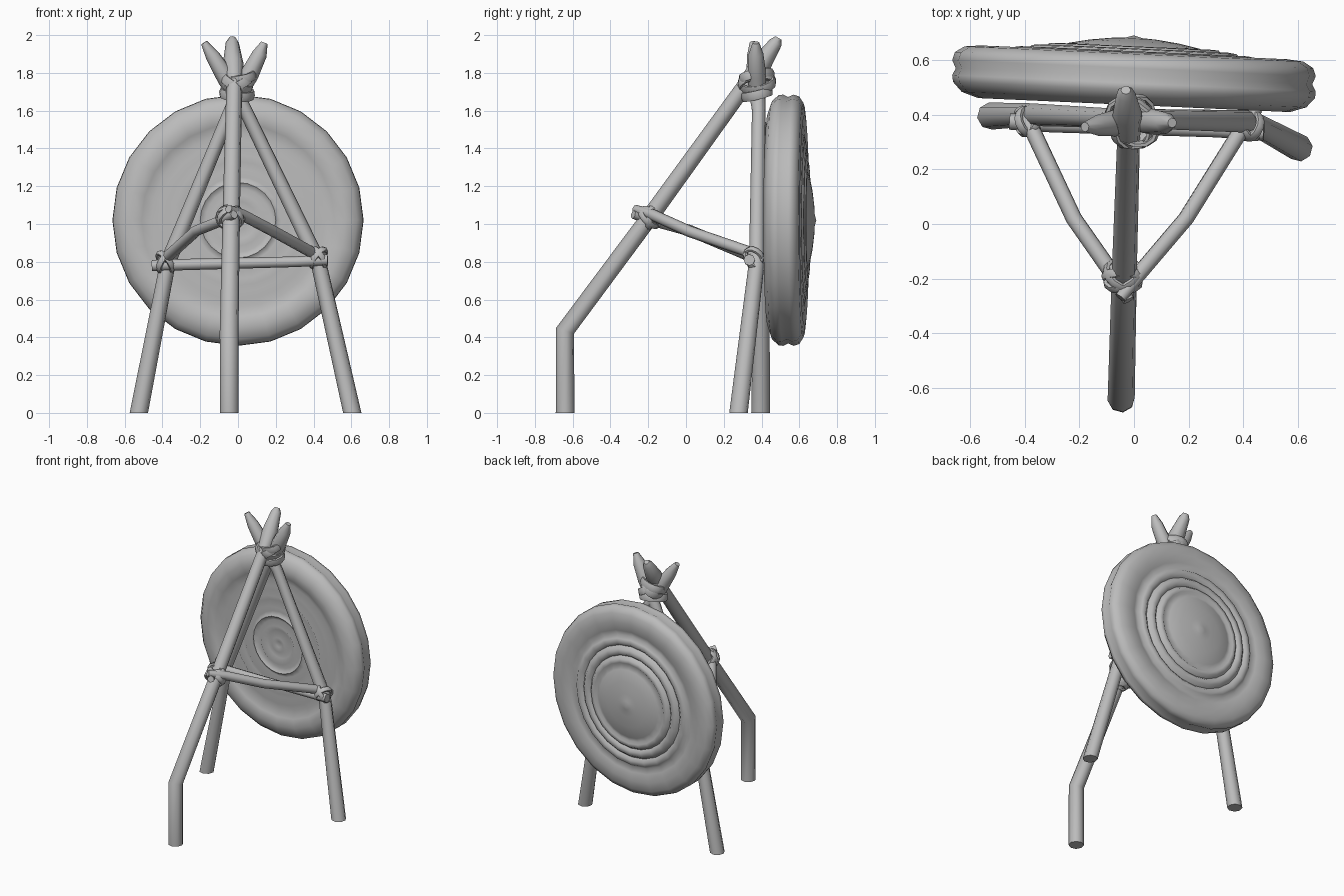
import bpy, bmesh, math
from mathutils import Vector, Matrix

cube = bpy.data.objects.get("Cube")
if cube:
    bpy.data.objects.remove(cube)

grey = bpy.data.materials.new("plain grey")
grey.use_nodes = True
grey.diffuse_color = (0.5, 0.5, 0.5, 1)
grey.node_tree.nodes["Principled BSDF"].inputs["Base Color"].default_value = (0.5, 0.5, 0.5, 1)


def finish(name, bm, angle):
    bmesh.ops.recalc_face_normals(bm, faces=bm.faces)
    mesh = bpy.data.meshes.new(name)
    bm.to_mesh(mesh)
    bm.free()
    mesh.materials.append(grey)
    ob = bpy.data.objects.new(name, mesh)
    bpy.context.collection.objects.link(ob)
    bpy.ops.object.select_all(action='DESELECT')
    ob.select_set(True)
    bpy.context.view_layer.objects.active = ob
    bpy.ops.object.shade_smooth_by_angle(angle=math.radians(angle))
    return ob


def skin(bm, rings, closed):
    """Join rings of vertices with quads, capping open ends."""
    n = len(rings[0])
    pairs = list(zip(rings, rings[1:]))
    if closed:
        pairs.append((rings[-1], rings[0]))
    for a, b in pairs:
        for i in range(n):
            j = (i + 1) % n
            bm.faces.new((a[i], a[j], b[j], b[i]))
    if not closed:
        bm.faces.new(rings[0])
        bm.faces.new(rings[-1])


def pole(name, points, radii, sides=8):
    """Round stick along a path; anything under the ground is flattened."""
    bm = bmesh.new()
    pts = [Vector(p) for p in points]
    rings = []
    for k, (p, r) in enumerate(zip(pts, radii)):
        back = (p - pts[k - 1]).normalized() if k else Vector()
        ahead = (pts[k + 1] - p).normalized() if k + 1 < len(pts) else Vector()
        t = (back + ahead).normalized()
        u = Vector((1, 0.13, 0)) if abs(t.x) < 0.8 else Vector((0, 0, 1))
        u = (u - t * u.dot(t)).normalized()
        v = t.cross(u)
        ring = []
        for i in range(sides):
            a = math.tau * i / sides
            q = p + (u * math.cos(a) + v * math.sin(a)) * r
            q.z = max(q.z, 0)
            ring.append(bm.verts.new(q))
        rings.append(ring)
    skin(bm, rings, False)
    return finish(name, bm, 50)


def band(name, centre, axis, rx, ry, width, thick=0.012, steps=14):
    """Flat rope loop around a centre, lying square to its axis."""
    bm = bmesh.new()
    turn = Vector(axis).to_track_quat('Z', 'Y').to_matrix().to_4x4()
    place = Matrix.Translation(centre) @ turn
    rings = []
    for i in range(steps):
        a = math.tau * i / steps
        ring = []
        for j in range(6):
            b = math.tau * j / 6
            d = thick * math.cos(b)
            ring.append(bm.verts.new(place @ Vector((
                (rx + d) * math.cos(a), (ry + d) * math.sin(a), width / 2 * math.sin(b)))))
        rings.append(ring)
    skin(bm, rings, True)
    return finish(name, bm, 60)


# Round target: profile of radius and depth, from front centre to back centre
front_rolls = [(0.05, 0.455), (0.10, 0.475), (0.135, 0.45), (0.17, 0.475), (0.20, 0.452),
               (0.23, 0.475), (0.27, 0.45), (0.31, 0.475), (0.345, 0.45), (0.38, 0.475),
               (0.42, 0.452), (0.46, 0.475)]
rim = [(0.51, 0.445), (0.57, 0.435), (0.63, 0.455), (0.662, 0.49), (0.665, 0.515),
       (0.652, 0.54), (0.665, 0.57), (0.655, 0.6), (0.62, 0.622), (0.56, 0.628), (0.50, 0.62)]
back_rolls = [(0.465, 0.605), (0.445, 0.627), (0.415, 0.632), (0.395, 0.615), (0.375, 0.638),
              (0.345, 0.642), (0.328, 0.625), (0.31, 0.648), (0.285, 0.65), (0.27, 0.638),
              (0.24, 0.652), (0.16, 0.668), (0.08, 0.678), (0.03, 0.681)]
bm = bmesh.new()
SEG = 24
rings = [[bm.verts.new((r * math.sin(math.tau * i / SEG), y,
                        r * math.cos(math.tau * i / SEG))) for i in range(SEG)]
         for r, y in [(0.02, 0.465)] + front_rolls + rim + back_rolls]
skin(bm, rings, False)
bmesh.ops.poke(bm, faces=[f for f in bm.faces if len(f.verts) > 4])
for v in bm.verts:
    if v.co.y > 0.68 and math.hypot(v.co.x, v.co.z) < 0.01:
        v.co.y = 0.69
    v.co.y -= 0.045 * v.co.x
    v.co.z += 1.02
finish("target_disc", bm, 75)

# Tripod legs, crossing at the top
pole("front_leg", [(-0.047, -0.64, 0), (-0.047, -0.64, 0.435), (-0.035, -0.16, 1.08),
                   (-0.02, 0.31, 1.73), (-0.025, 0.40, 1.85), (-0.03, 0.475, 1.96),
                   (-0.03, 0.49, 1.985)],
     [0.05, 0.05, 0.046, 0.042, 0.055, 0.035, 0.018])
pole("right_leg", [(-0.525, 0.395, -0.02), (-0.37, 0.4, 0.8), (-0.04, 0.385, 1.6),
                   (0.06, 0.375, 1.79), (0.115, 0.37, 1.9), (0.14, 0.37, 1.96)],
     [0.05, 0.042, 0.036, 0.05, 0.04, 0.018])
pole("left_leg", [(0.605, 0.278, -0.02), (0.425, 0.375, 0.8), (0.04, 0.385, 1.6),
                  (-0.06, 0.37, 1.77), (-0.135, 0.36, 1.89), (-0.18, 0.355, 1.96)],
     [0.05, 0.042, 0.036, 0.05, 0.038, 0.018])

# Cross braces
pole("rear_brace", [(-0.455, 0.375, 0.78), (-0.3, 0.365, 0.785), (0.3, 0.345, 0.8),
                    (0.475, 0.335, 0.81)], [0.03, 0.03, 0.028, 0.03])
pole("right_brace", [(-0.42, 0.42, 0.79), (-0.37, 0.34, 0.83), (-0.22, 0.02, 0.965),
                     (-0.08, -0.18, 1.02), (-0.02, -0.28, 1.05)],
     [0.022, 0.03, 0.03, 0.03, 0.022])
pole("left_brace", [(0.45, 0.42, 0.81), (0.39, 0.34, 0.85), (0.19, 0.02, 0.96),
                    (0.02, -0.18, 1.05), (-0.05, -0.27, 1.08)],
     [0.022, 0.03, 0.03, 0.03, 0.022])

# Rope lashing around the crossed tops
for k, (tilt, z, rx) in enumerate([(0.55, 1.745, 0.095), (-0.55, 1.75, 0.095),
                                   (0.1, 1.69, 0.085), (-0.2, 1.78, 0.1)]):
    band(f"top_lashing_{k + 1}", (-0.005, 0.375, z), (tilt, -0.25, 1), rx, 0.075, 0.055)

# Rope lashings where braces meet legs
for side, x, y, z in (("right", -0.385, 0.375, 0.8), ("left", 0.425, 0.36, 0.82)):
    s = math.copysign(1, x)
    band(f"{side}_lashing_1", (x, y, z), (s, 0.5, 0.7), 0.05, 0.058, 0.035)
    band(f"{side}_lashing_2", (x, y, z), (s, -0.5, -0.8), 0.05, 0.058, 0.035)
for k, axis in enumerate([(0.5, 0.8, 0.8), (-0.5, 0.8, 0.8), (0, 1, -0.2)]):
    band(f"front_lashing_{k + 1}", (-0.04, -0.19, 1.035), axis, 0.068, 0.062, 0.035)
